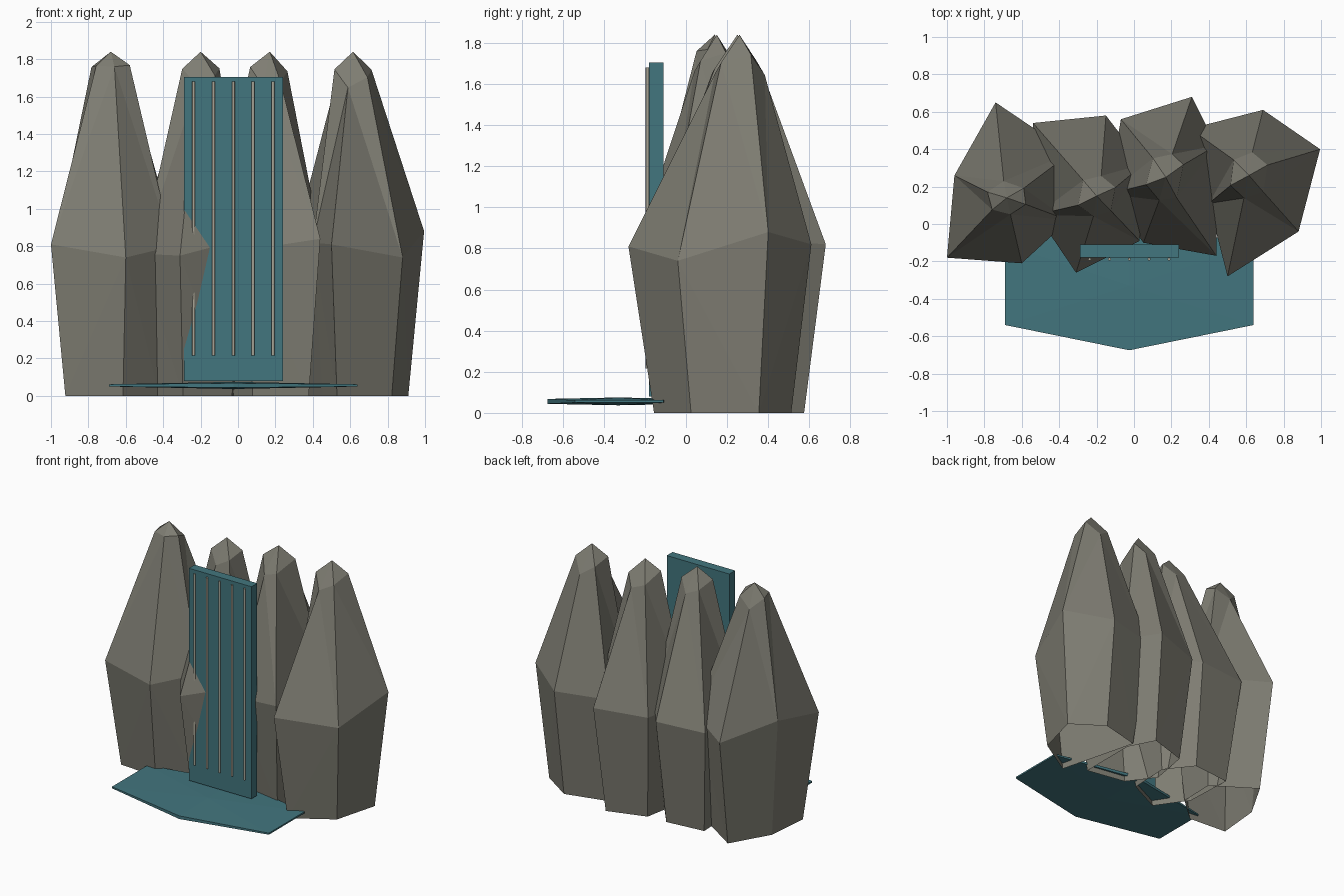
import bpy, bmesh, math
from mathutils import Vector

if "Cube" in bpy.data.objects:
    bpy.data.objects.remove(bpy.data.objects["Cube"])


def material(name, rgb):
    m = bpy.data.materials.new(name)
    m.diffuse_color = (*rgb, 1)
    m.use_nodes = True
    m.node_tree.nodes["Principled BSDF"].inputs["Base Color"].default_value = m.diffuse_color
    return m


STONE = material("grey stone", (0.21, 0.205, 0.17))
WATER = material("teal water", (0.055, 0.18, 0.21))
FOAM = material("pale foam", (0.40, 0.38, 0.31))


def finish(name, bm, mat, smooth=False):
    bmesh.ops.recalc_face_normals(bm, faces=bm.faces)
    for f in bm.faces:
        f.smooth = smooth and len(f.verts) == 4
    me = bpy.data.meshes.new(name)
    bm.to_mesh(me)
    bm.free()
    me.materials.append(mat)
    ob = bpy.data.objects.new(name, me)
    bpy.context.collection.objects.link(ob)
    return ob


def bridge(bm, a, b):
    n = len(a)
    for i in range(n):
        j = (i + 1) % n
        bm.faces.new((a[i], a[j], b[j], b[i]))


def fan(bm, ring, tip):
    for i in range(len(ring)):
        bm.faces.new((ring[i], ring[(i + 1) % len(ring)], tip))


def box(name, lo, hi, mat):
    bm = bmesh.new()
    bmesh.ops.create_cube(bm, size=1)
    for v in bm.verts:
        v.co = [lo[k] if v.co[k] < 0 else hi[k] for k in range(3)]
    return finish(name, bm, mat)


def rock(name, peak, depth, drops, waist):
    """Open-bottomed spire: foot ring, jagged waist ring, shoulder ring, tip.
    drops = how far the front and back shoulders sit below the tip."""
    bm = bmesh.new()
    cx, cy = peak
    mid = sum((Vector(p) for p in waist), Vector()) / len(waist)
    foot, belly, shoulder = [], [], []
    for x, y, z in waist:
        foot.append(bm.verts.new((mid.x + (x - mid.x) * 0.77, mid.y + (y - mid.y) * 0.75, 0)))
        belly.append(bm.verts.new((x, y, z)))
        a = math.atan2(y - mid.y, x - mid.x)
        c, s = math.cos(a), math.sin(a)
        drop = 0.07 * c * c + drops[s > 0] * s * s
        shoulder.append(bm.verts.new((cx + 0.11 * c, cy + depth * s, 1.84 - drop)))
    bridge(bm, foot, belly)
    bridge(bm, belly, shoulder)
    fan(bm, shoulder, bm.verts.new((cx, cy, 1.84)))
    bmesh.ops.triangulate(bm, faces=[f for f in bm.faces if len(f.verts) == 4])
    return finish(name, bm, STONE)


# four rock spires, left to right
rock("rock_far_left", (-0.68, 0.14), 0.09, (0.08, 0.17),
     [(-1.0, -0.18, 0.81), (-0.60, -0.21, 0.74), (-0.35, 0.02, 0.80),
      (-0.34, 0.38, 0.84), (-0.74, 0.65, 0.82), (-0.96, 0.26, 0.90)])
rock("rock_mid_left", (-0.20, 0.15), 0.11, (0.18, 0.18),
     [(-0.31, -0.26, 0.75), (0.03, -0.09, 0.84), (0.05, 0.32, 0.86),
      (-0.15, 0.58, 0.80), (-0.54, 0.54, 0.80), (-0.52, 0.05, 0.76)])
rock("rock_mid_right", (0.17, 0.25), 0.13, (0.20, 0.20),
     [(0.05, -0.10, 0.78), (0.44, -0.17, 0.84), (0.44, 0.42, 0.84),
      (0.31, 0.68, 0.82), (-0.07, 0.56, 0.80), (-0.14, 0.16, 0.80)])
rock("rock_far_right", (0.615, 0.26), 0.125, (0.20, 0.20),
     [(0.50, -0.28, 0.81), (0.88, -0.04, 0.74), (0.995, 0.40, 0.88),
      (0.69, 0.61, 0.82), (0.30, 0.51, 0.82), (0.40, 0.11, 0.82)])

# falling water sheet with foam streaks
box("waterfall", (-0.29, -0.18, 0.08), (0.24, -0.11, 1.705), WATER)
for i in range(5):
    bm = bmesh.new()
    bmesh.ops.create_cone(bm, cap_ends=True, segments=16, radius1=0.008, radius2=0.008, depth=1.465)
    bmesh.ops.translate(bm, verts=bm.verts, vec=(-0.237 + i * 0.106, -0.188, 0.9475))
    finish(f"foam_streak_{i + 1}", bm, FOAM, smooth=True)

# shallow six-sided pool, slightly domed, its back half under the rocks
outline = [(0.64, -0.11), (-0.025, 0.02), (-0.69, -0.11),
           (-0.69, -0.54), (-0.025, -0.675), (0.64, -0.54)]
bm = bmesh.new()
rings = [[bm.verts.new((x, y, 0.056 + side * (0.012 if abs(x) < 0.1 else 0.006)))
          for x, y in outline] for side in (-1, 1)]
bridge(bm, *rings)
fan(bm, rings[0], bm.verts.new((-0.025, -0.33, 0.037)))
fan(bm, rings[1], bm.verts.new((-0.025, -0.33, 0.075)))
finish("pool", bm, WATER)
